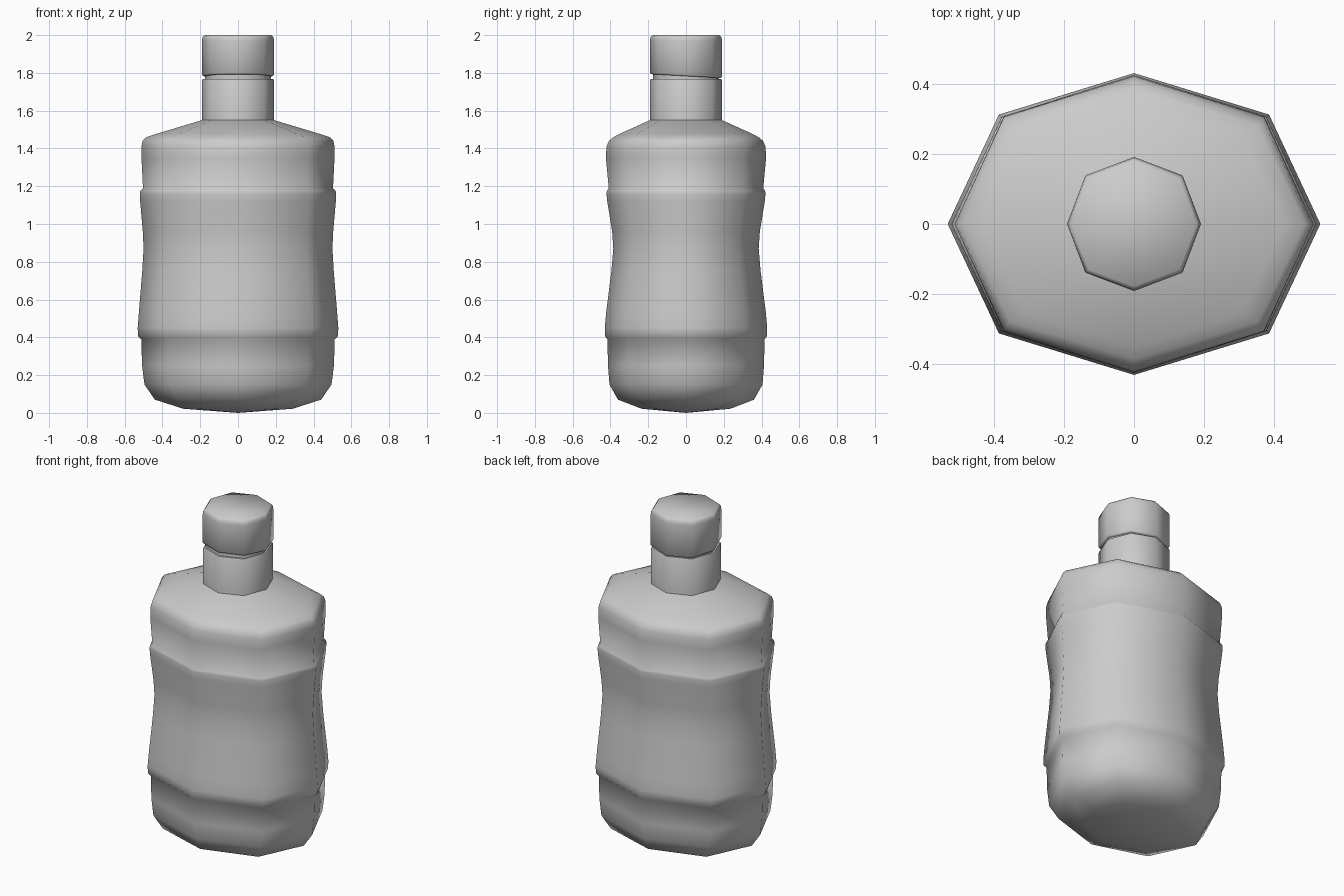
import bpy, bmesh, math

if "Cube" in bpy.data.objects:
    bpy.data.objects.remove(bpy.data.objects["Cube"])

SIDES = 8
DIAG = 0.725  # corner factor on the diagonals


def loft(name, rings, bottom_tip=None, top_tip=None):
    """Stack octagonal rings (rx, ry, z, tilt along y) and close both ends."""
    bm = bmesh.new()
    loops = []
    for rx, ry, z, tilt in rings:
        loop = []
        for i in range(SIDES):
            a = 2 * math.pi * i / SIDES
            c, s = round(math.cos(a), 6), round(math.sin(a), 6)
            f = DIAG / math.cos(math.pi / 4) if i % 2 else 1.0
            y = ry * s * f
            loop.append(bm.verts.new((rx * c * f, y, z + tilt * y)))
        loops.append(loop)
    for lo, hi in zip(loops, loops[1:]):
        for i in range(SIDES):
            j = (i + 1) % SIDES
            bm.faces.new((lo[i], lo[j], hi[j], hi[i]))
    for loop, tip in ((loops[0], bottom_tip), (loops[-1], top_tip)):
        if tip is None:
            bm.faces.new(loop)
        else:
            v = bm.verts.new((0, 0, tip))
            for i in range(SIDES):
                bm.faces.new((loop[i], loop[(i + 1) % SIDES], v))
    bmesh.ops.recalc_face_normals(bm, faces=bm.faces)
    mesh = bpy.data.meshes.new(name)
    bm.to_mesh(mesh)
    bm.free()
    ob = bpy.data.objects.new(name, mesh)
    bpy.context.collection.objects.link(ob)
    bpy.ops.object.select_all(action='DESELECT')
    ob.select_set(True)
    bpy.context.view_layer.objects.active = ob
    bpy.ops.object.shade_smooth_by_angle(angle=math.radians(62))
    return ob


# Bottle body: rounded base, gripped waist between two ridges, shoulder
body = [
    (0.29, 0.235, 0.022), (0.44, 0.36, 0.07), (0.495, 0.405, 0.15),
    (0.508, 0.413, 0.25), (0.512, 0.416, 0.39), (0.530, 0.428, 0.405),
    (0.531, 0.430, 0.45), (0.525, 0.423, 0.53), (0.507, 0.395, 0.75),
    (0.500, 0.385, 0.87), (0.504, 0.391, 0.96), (0.518, 0.417, 1.12),
    (0.520, 0.421, 1.16), (0.517, 0.419, 1.175), (0.503, 0.409, 1.19),
    (0.511, 0.424, 1.35), (0.511, 0.421, 1.41), (0.505, 0.408, 1.44),
    (0.487, 0.385, 1.459), (0.43, 0.35, 1.478), (0.19, 0.19, 1.55),
]
loft("bottle_body", [r + (0,) for r in body], bottom_tip=0.0)

# Neck collar with a narrower throat under the cap
loft("neck", [(r, r, z, 0) for r, z in
              ((0.19, 1.53), (0.19, 1.76), (0.186, 1.768), (0.175, 1.768), (0.175, 1.83))])

# Cap with a slightly slanted lower rim and a softened top edge
loft("cap", [(0.185, 0.185, 1.783, -0.055), (0.191, 0.191, 1.79, -0.055),
             (0.191, 0.191, 1.97, 0), (0.188, 0.188, 1.988, 0), (0.178, 0.178, 2.0, 0)])
